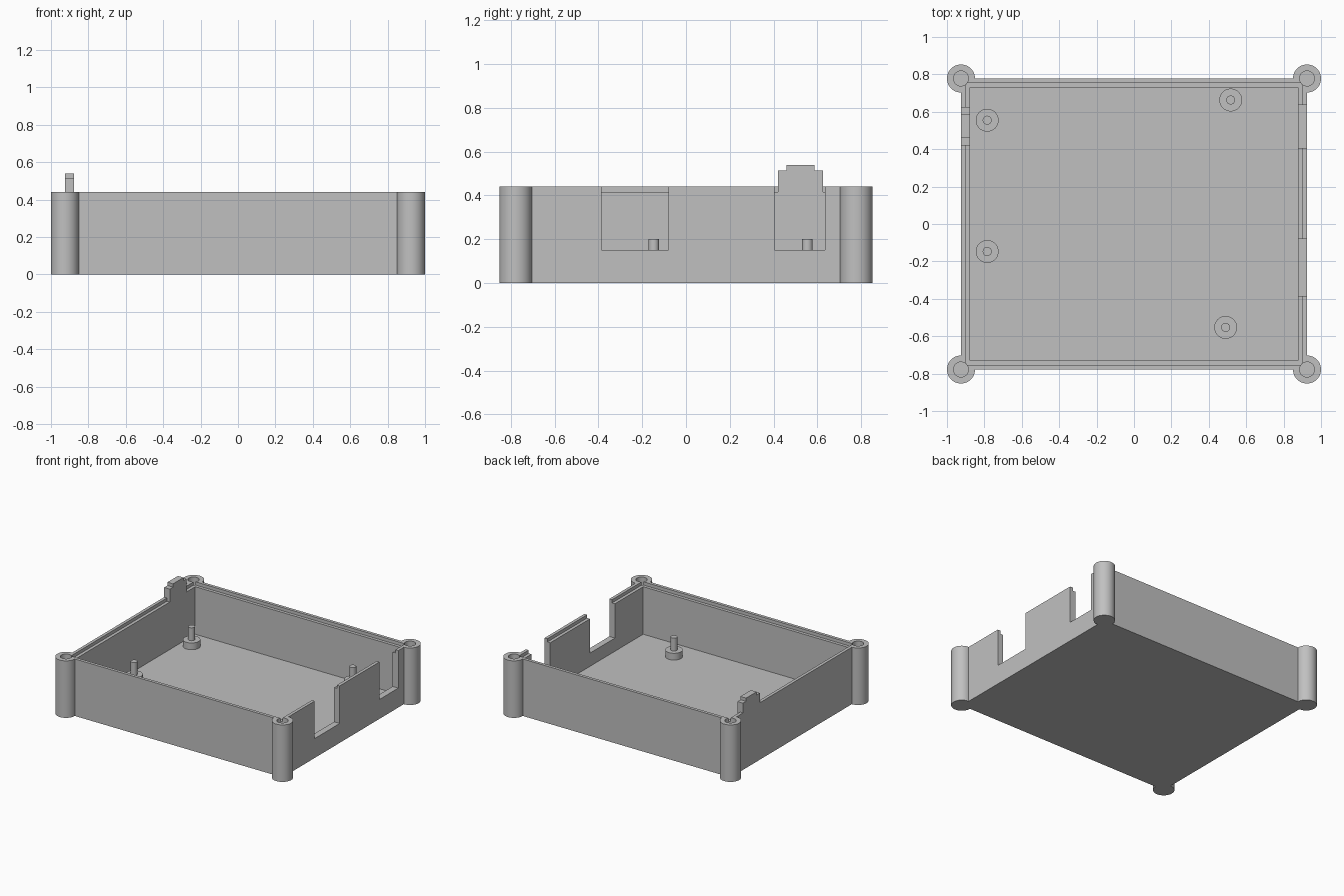
import bpy, bmesh
from mathutils import Matrix, Vector

cube = bpy.data.objects.get("Cube")
if cube:
    bpy.data.objects.remove(cube, do_unlink=True)

# One flat colour
grey = bpy.data.materials.new("plain_grey")
grey.use_nodes = True
colour = (0.53, 0.53, 0.53, 1)
grey.diffuse_color = colour
grey.node_tree.nodes["Principled BSDF"].inputs["Base Color"].default_value = colour

HALF_X, HALF_Y, HEIGHT = 0.925, 0.778, 0.44
WALL, FLOOR = 0.048, 0.048
LEDGE = 0.415
ABOVE = HEIGHT + 0.3


def finish(name, bm):
    mesh = bpy.data.meshes.new(name)
    bm.to_mesh(mesh)
    bm.free()
    mesh.materials.append(grey)
    obj = bpy.data.objects.new(name, mesh)
    bpy.context.collection.objects.link(obj)
    return obj


def box(name, x, y, z):
    bm = bmesh.new()
    size = [b - a for a, b in (x, y, z)]
    middle = Vector([(a + b) / 2 for a, b in (x, y, z)])
    bmesh.ops.create_cube(bm, size=1, matrix=Matrix.Translation(middle) @ Matrix.Diagonal((*size, 1)))
    return finish(name, bm)


def cylinder(name, x, y, radius, low, high, sides=48):
    bm = bmesh.new()
    bmesh.ops.create_cone(bm, cap_ends=True, segments=sides, radius1=radius, radius2=radius,
                          depth=high - low, matrix=Matrix.Translation((x, y, (low + high) / 2)))
    return finish(name, bm)


def combine(target, tool, operation):
    mod = target.modifiers.new(operation.lower(), 'BOOLEAN')
    mod.operation, mod.solver, mod.object = operation, 'EXACT', tool
    bpy.context.view_layer.update()
    graph = bpy.context.evaluated_depsgraph_get()
    mesh = bpy.data.meshes.new_from_object(target.evaluated_get(graph))
    target.modifiers.clear()
    target.data = mesh
    bpy.data.objects.remove(tool, do_unlink=True)


def smooth(obj):
    bpy.ops.object.select_all(action='DESELECT')
    obj.select_set(True)
    bpy.context.view_layer.objects.active = obj
    bpy.ops.object.shade_smooth_by_angle(angle=0.6)


# Tray body with round screw posts at the corners
corners = [(sx * HALF_X, sy * HALF_Y) for sx in (-1, 1) for sy in (-1, 1)]
tray = box("tray", (-HALF_X, HALF_X), (-HALF_Y, HALF_Y), (0, HEIGHT))
for x, y in corners:
    combine(tray, cylinder("corner_post", x, y, 0.075, 0, HEIGHT), 'UNION')

# Hollow interior, then the stepped rim
for inset, bottom in ((WALL, FLOOR), (WALL / 2, LEDGE)):
    ix, iy = HALF_X - inset, HALF_Y - inset
    combine(tray, box("hollow", (-ix, ix), (-iy, iy), (bottom, ABOVE)), 'DIFFERENCE')

# Screw holes
for x, y in corners:
    combine(tray, cylinder("screw_hole", x, y, 0.04, FLOOR, ABOVE), 'DIFFERENCE')

# Connector openings in the left wall
for y in ((-0.385, -0.08), (0.405, 0.635)):
    combine(tray, box("opening", (HALF_X - 0.07, HALF_X + 0.05), y, (0.15, ABOVE)), 'DIFFERENCE')
smooth(tray)

# Stepped tab standing on the opposite wall
bm = bmesh.new()
outline = [(0.42, 0.40), (0.625, 0.40), (0.625, 0.515), (0.588, 0.515),
           (0.588, 0.54), (0.46, 0.54), (0.46, 0.515), (0.42, 0.515)]
face = bm.faces.new([bm.verts.new((-HALF_X, y, z)) for y, z in outline])
extruded = bmesh.ops.extrude_face_region(bm, geom=[face])
bmesh.ops.translate(bm, vec=(WALL, 0, 0),
                    verts=[g for g in extruded["geom"] if isinstance(g, bmesh.types.BMVert)])
bmesh.ops.recalc_face_normals(bm, faces=bm.faces)
finish("wall_tab", bm)

# Board supports: a wide foot with a thin locating pin
for i, (x, y) in enumerate([(-0.785, 0.555), (-0.785, -0.147), (0.517, 0.663), (0.49, -0.553)], 1):
    smooth(cylinder(f"support_foot_{i}", x, y, 0.061, FLOOR - 0.01, 0.1))
    smooth(cylinder(f"support_pin_{i}", x, y, 0.024, 0.09, 0.2, 32))
